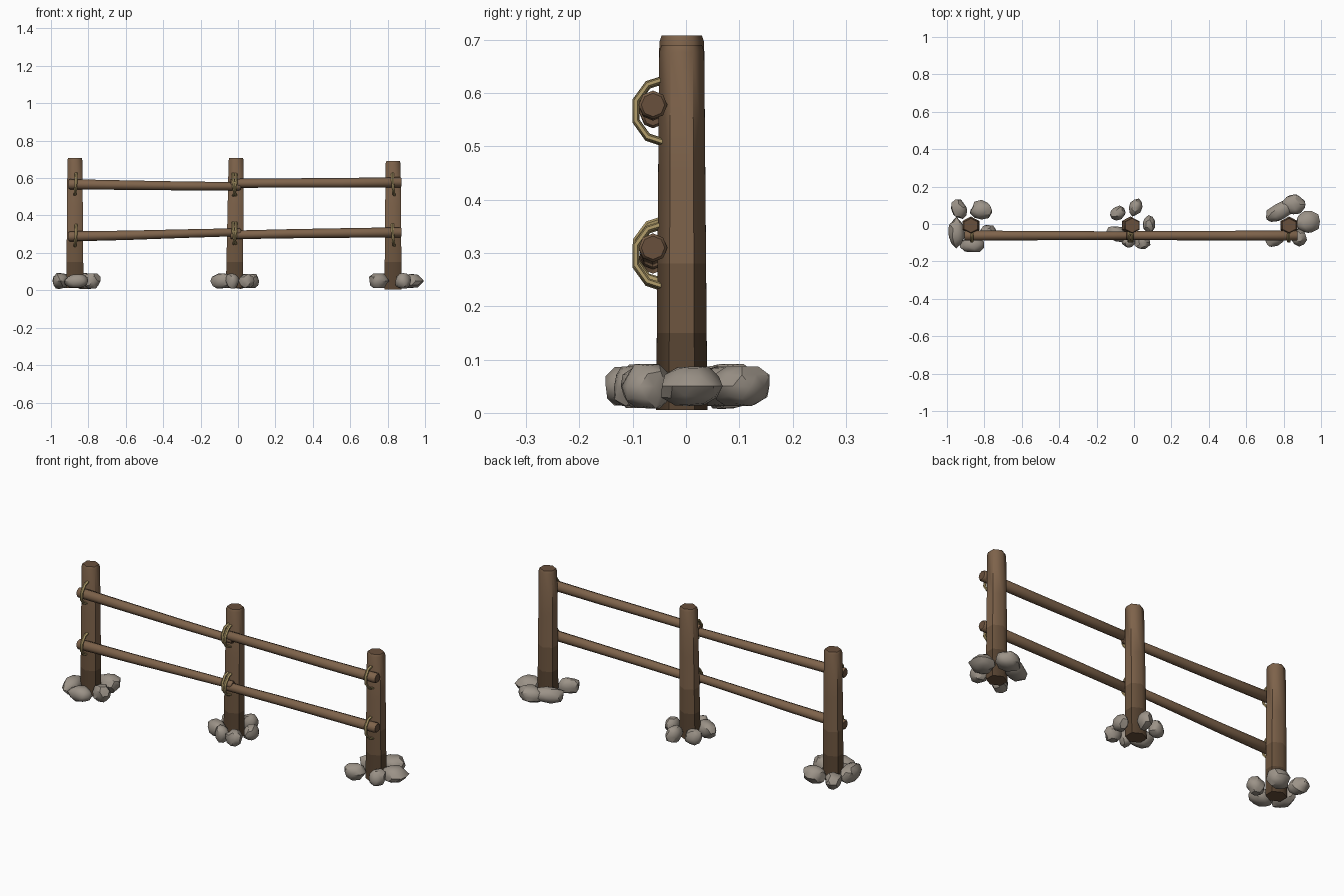
import bpy, bmesh, math, random
from mathutils import Vector, Matrix

random.seed(4)
cube = bpy.data.objects.get("Cube")
if cube:
    bpy.data.objects.remove(cube, do_unlink=True)


def material(name, rgb):
    m = bpy.data.materials.new(name)
    m.use_nodes = True
    color = (*rgb, 1)
    m.diffuse_color = color
    bsdf = m.node_tree.nodes["Principled BSDF"]
    bsdf.inputs["Base Color"].default_value = color
    bsdf.inputs["Roughness"].default_value = 0.9
    return m


wood = material("brown wood", (0.21, 0.125, 0.07))
mid_wood = material("weathered wood", (0.155, 0.092, 0.05))
dark_wood = material("damp dark wood", (0.10, 0.06, 0.033))
end_wood = material("end grain", (0.14, 0.08, 0.045))
rope_mat = material("straw rope", (0.42, 0.32, 0.14))
stone_mat = material("grey stone", (0.33, 0.29, 0.245))


def finish(bm, name, mats, angle):
    bmesh.ops.recalc_face_normals(bm, faces=bm.faces)
    mesh = bpy.data.meshes.new(name)
    bm.to_mesh(mesh)
    bm.free()
    for m in mats:
        mesh.materials.append(m)
    mesh.shade_smooth()
    mesh.set_sharp_from_angle(angle=math.radians(angle))
    obj = bpy.data.objects.new(name, mesh)
    bpy.context.collection.objects.link(obj)
    return obj


def loft(rings, sides, u, v):
    """Skin rings of (centre, radius) lying in the u-v plane; caps use material 1."""
    bm = bmesh.new()
    loops = []
    for centre, r in rings:
        loops.append([bm.verts.new(Vector(centre)
                      + u * r * math.cos(math.tau * i / sides)
                      + v * r * math.sin(math.tau * i / sides)) for i in range(sides)])
    for a, b in zip(loops, loops[1:]):
        for i in range(sides):
            j = (i + 1) % sides
            bm.faces.new((a[i], a[j], b[j], b[i]))
    for cap in (loops[0], loops[-1]):
        bm.faces.new(cap).material_index = 1
    return bm


X, Y, Z = Vector((1, 0, 0)), Vector((0, 1, 0)), Vector((0, 0, 1))


def post(name, x_bottom, x_top, z_bottom, z_top):
    def at(z):
        t = (z - z_bottom) / (z_top - z_bottom)
        return (x_bottom + (x_top - x_bottom) * t, -0.008, z), 0.048 - 0.006 * t
    rings = [at(z) for z in (z_bottom, 0.15, 0.28, 0.45, z_top - 0.013)]
    centre, r = at(z_top)
    rings.append((centre, r - 0.004))
    bm = loft(rings, 6, Y, X * 1.1)
    # wood darkens toward the ground
    for f in bm.faces:
        if f.material_index == 0:
            z = f.calc_center_median().z
            f.material_index = 3 if z < 0.15 else 2 if z < 0.28 else 0
    finish(bm, name, (wood, end_wood, mid_wood, dark_wood), 61)


post("right_post", -0.872, -0.872, 0.012, 0.708)
post("middle_post", -0.019, -0.010, 0.012, 0.708)
post("left_post", 0.829, 0.829, 0.005, 0.69)


def rail(name, x0, z0, r0, x1, z1, r1):
    a, b = Vector((x0, -0.062, z0)), Vector((x1, -0.062, z1))
    rings = [(a, r0 - 0.005), (a.lerp(b, 0.008), r0)]
    rings += [(a.lerp(b, t) + Z * random.uniform(-0.002, 0.002), r0 + (r1 - r0) * t)
              for t in (0.35, 0.65)]
    rings += [(a.lerp(b, 0.992), r1), (b, r1 - 0.005)]
    finish(loft(rings, 8, Y, Z), name, (wood, end_wood), 50)


rail("upper_right_rail", -0.906, 0.567, 0.027, 0.015, 0.556, 0.022)
rail("upper_left_rail", -0.04, 0.572, 0.024, 0.875, 0.578, 0.027)
rail("lower_right_rail", -0.906, 0.288, 0.027, 0.015, 0.311, 0.021)
rail("lower_left_rail", -0.04, 0.296, 0.023, 0.875, 0.31, 0.027)


def rope(name, x, z, tilt):
    bpy.ops.mesh.primitive_torus_add(
        major_segments=10, minor_segments=6, major_radius=0.061, minor_radius=0.0065,
        location=(x, -0.036, z), rotation=(0, math.pi / 2 + math.radians(tilt), math.radians(tilt)))
    obj = bpy.context.object
    obj.name = name
    obj.scale.z = 1.3
    obj.data.materials.append(rope_mat)
    obj.data.shade_smooth()
    obj.data.set_sharp_from_angle(angle=math.radians(40))


# Rope bindings around each post and rail
for side, x, zs, tilts in (("right", -0.87, (0.568, 0.293), (3,)),
                           ("middle", -0.018, (0.565, 0.305), (6, -7)),
                           ("left", 0.832, (0.567, 0.296), (-4,))):
    for level, z in zip(("upper", "lower"), zs):
        for n, tilt in enumerate(tilts):
            rope(f"{side}_{level}_rope_{n + 1}", x, z, tilt)


def stone(name, x, y, rx, ry, turn=0):
    bm = bmesh.new()
    bmesh.ops.create_icosphere(bm, subdivisions=2, radius=1)
    for v in bm.verts:
        v.co *= random.uniform(0.86, 1.1)
        v.co.z = max(-0.85, min(0.85, v.co.z))
    rz = random.uniform(0.042, 0.05)
    bm.transform(Matrix.Translation((x, y, 0.05))
                 @ Matrix.Rotation(math.radians(turn), 4, "Z")
                 @ Matrix.Diagonal((rx, ry, rz, 1)))
    finish(bm, name, (stone_mat,), 35)


# Stones heaped round the foot of each post
piles = {
    "right": ((-0.935, 0.08, 0.042, 0.052, 20), (-0.815, 0.075, 0.06, 0.05),
              (-0.95, -0.045, 0.046, 0.078), (-0.865, -0.11, 0.062, 0.046),
              (-0.78, -0.045, 0.046, 0.042)),
    "middle": ((-0.085, 0.06, 0.045, 0.036, 30), (0.008, 0.088, 0.034, 0.047, -20),
               (0.078, -0.002, 0.034, 0.046), (0.045, -0.098, 0.042, 0.042),
               (-0.085, -0.055, 0.062, 0.04, -25), (-0.03, -0.095, 0.036, 0.034)),
    "left": ((0.775, 0.065, 0.085, 0.046, 30), (0.85, 0.105, 0.068, 0.056),
             (0.93, 0.01, 0.065, 0.06, 20), (0.882, -0.072, 0.042, 0.045),
             (0.752, -0.08, 0.058, 0.04, 25)),
}
for side, stones in piles.items():
    for n, s in enumerate(stones):
        stone(f"{side}_stone_{n + 1}", *s)
